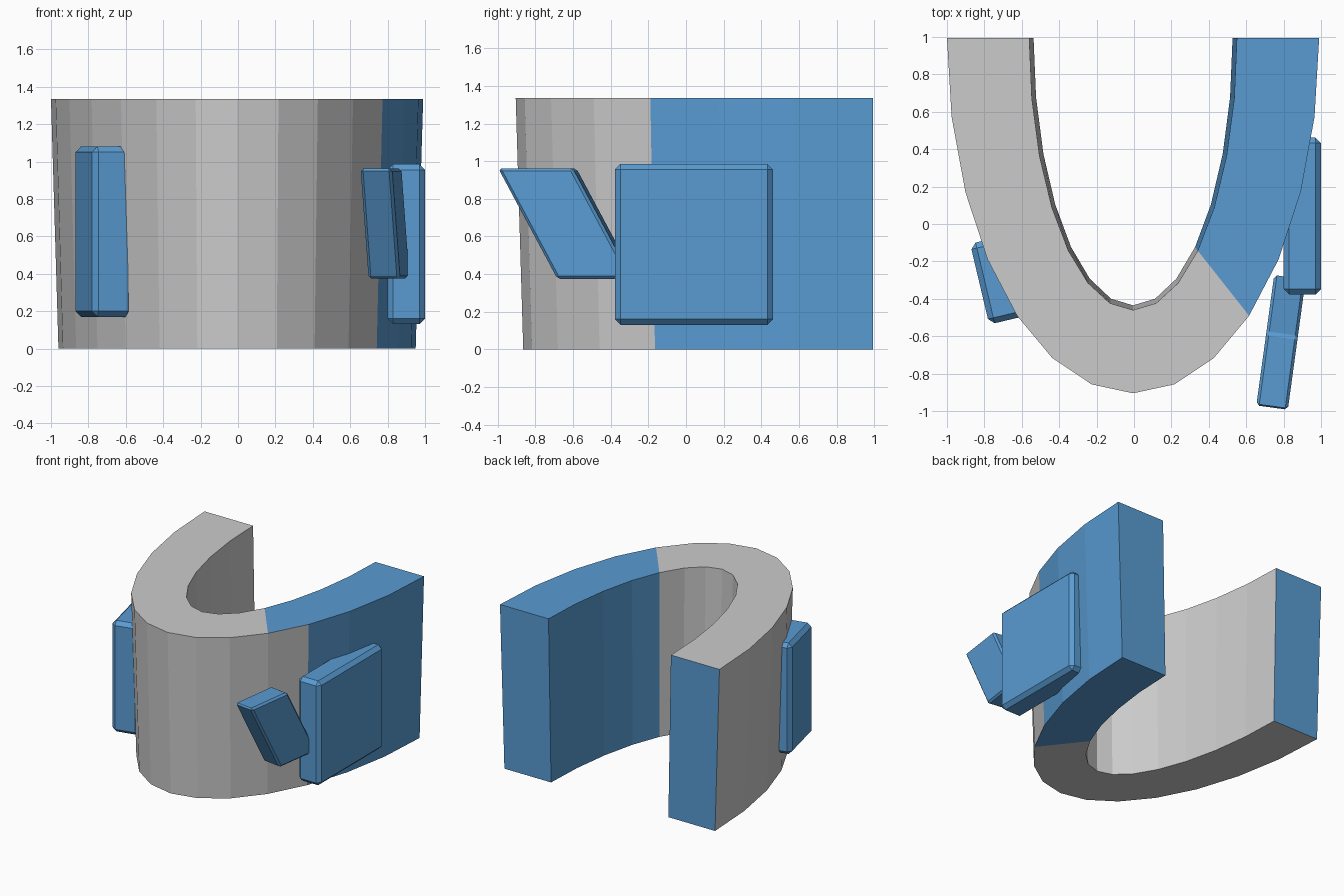
import bpy, bmesh
from math import sin, cos, pi, radians
from mathutils import Matrix, Vector

if "Cube" in bpy.data.objects:
    bpy.data.objects.remove(bpy.data.objects["Cube"])

blue = bpy.data.materials.new("blue")
blue.diffuse_color = (0.10, 0.33, 0.65, 1)
blue.use_nodes = True
blue.node_tree.nodes["Principled BSDF"].inputs["Base Color"].default_value = blue.diffuse_color
grey = bpy.data.materials.new("grey")
grey.diffuse_color = (0.8, 0.8, 0.8, 1)
grey.use_nodes = True
grey.node_tree.nodes["Principled BSDF"].inputs["Base Color"].default_value = grey.diffuse_color


def finish(name, bm, mats):
    bmesh.ops.recalc_face_normals(bm, faces=bm.faces)
    me = bpy.data.meshes.new(name)
    bm.to_mesh(me)
    bm.free()
    for m in mats:
        me.materials.append(m)
    ob = bpy.data.objects.new(name, me)
    bpy.context.collection.objects.link(ob)
    return ob


# Flared U-shaped band: half ellipse swept as a four-point section
SEGS, END_Y, HEIGHT = 14, 0.995, 1.335
# (x radius, y depth, z): outer bottom, outer top, inner top, inner bottom
SECTION = [(0.955, 1.86, 0), (0.995, 1.90, HEIGHT),
           (0.555, 1.455, HEIGHT), (0.532, 1.43, 0)]
bm = bmesh.new()
rings = []
for i in range(SEGS + 1):
    a = pi * i / SEGS
    rings.append([bm.verts.new((-0.005 + rx * cos(a), END_Y - d * sin(a), z))
                  for rx, d, z in SECTION])
for i in range(SEGS):
    for k in range(4):
        n = (k + 1) % 4
        f = bm.faces.new((rings[i][k], rings[i][n], rings[i + 1][n], rings[i + 1][k]))
        # blue right arm; its outer wall stops one facet earlier
        f.material_index = 1 if i < (3 if k == 0 else 4) else 0
for ring in (rings[0], rings[-1]):
    bm.faces.new(ring).material_index = 1
finish("curved_band", bm, [grey, blue])


def plate(name, size, center, turn=0, shear=0, bevel=0.03):
    """Chamfered box, optionally leaning along its length and turned about z."""
    bm = bmesh.new()
    bmesh.ops.create_cube(bm, size=1)
    for v in bm.verts:
        v.co = Vector(c * s for c, s in zip(v.co, size))
        v.co.y += shear * v.co.z
    bmesh.ops.bevel(bm, geom=bm.edges[:], offset=bevel, segments=1,
                    profile=0.5, affect='EDGES')
    bm.transform(Matrix.Translation(center) @ Matrix.Rotation(radians(turn), 4, 'Z'))
    return finish(name, bm, [blue])


# Plates attached to the outside of the band
plate("right_plate", (0.20, 0.84, 0.855), (0.90, 0.042, 0.558))
plate("left_plate", (0.22, 0.443, 0.91), (-0.718, -0.2965, 0.625), turn=13.3)
plate("leaning_plate", (0.17, 0.40, 0.588), (0.786, -0.633, 0.668),
      turn=-7.8, shear=-0.54, bevel=0.015)
